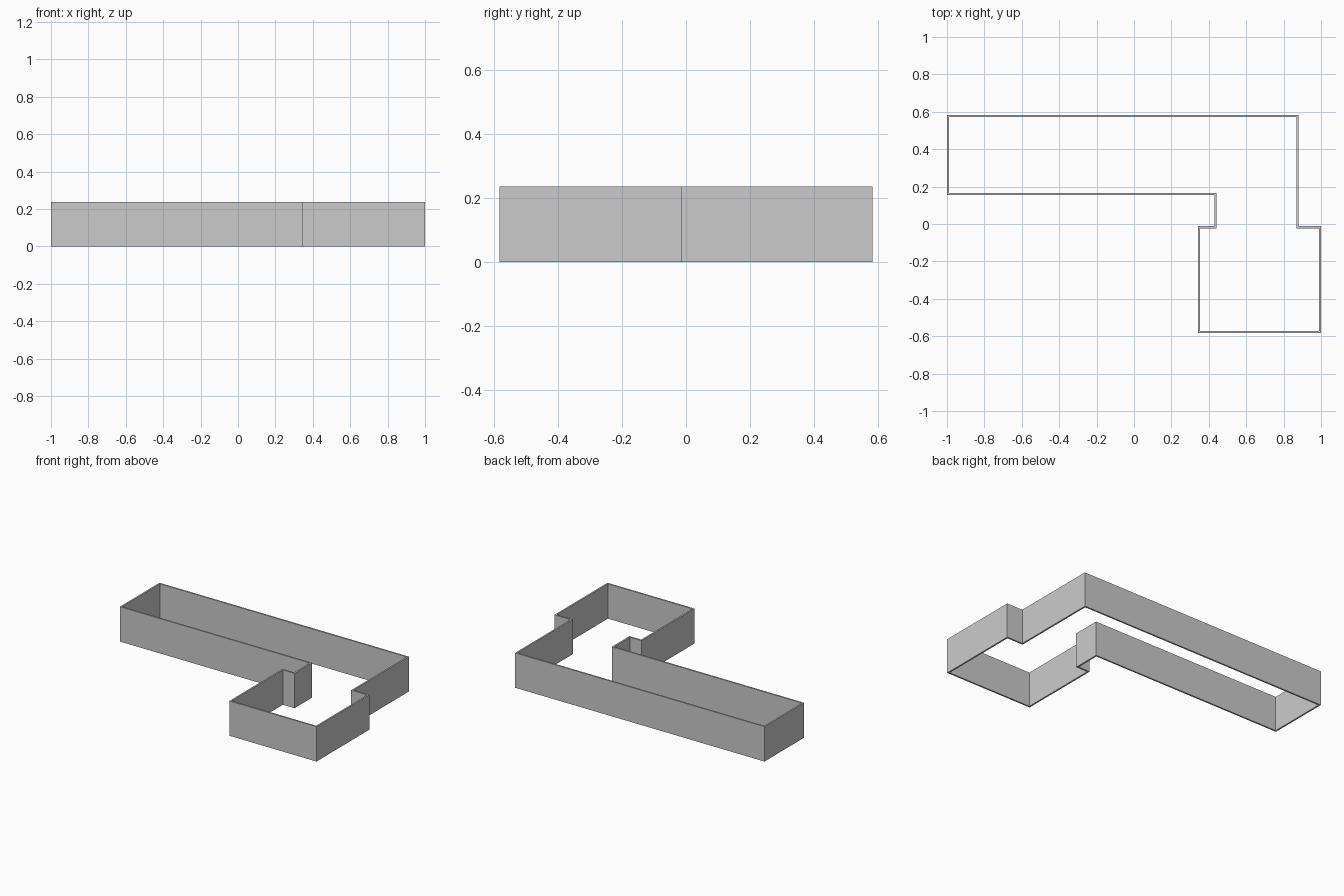
import bpy, bmesh
from mathutils import Vector

if "Cube" in bpy.data.objects:
    bpy.data.objects.remove(bpy.data.objects["Cube"])

HEIGHT = 0.237
THICK = 0.011

# Outer footprint of the rooms, counter-clockwise
outline = [Vector(p) for p in (
    (-1, 0.583), (-1, 0.156), (0.431, 0.156), (0.431, -0.012),
    (0.343, -0.012), (0.343, -0.583), (1, -0.583), (1, -0.012),
    (0.88, -0.012), (0.88, 0.583))]


def inset(points, d):
    """Mitred inward offset of a right-angled outline."""
    result = []
    for i, p in enumerate(points):
        a = (p - points[i - 1]).normalized()
        b = (points[(i + 1) % len(points)] - p).normalized()
        result.append(p + d * (Vector((-a.y, a.x)) + Vector((-b.y, b.x))))
    return result


# Continuous perimeter wall, open above and below
bm = bmesh.new()
rings = [[bm.verts.new((p.x, p.y, z)) for p in pts]
         for pts, z in ((outline, 0), (outline, HEIGHT),
                        (inset(outline, THICK), HEIGHT), (inset(outline, THICK), 0))]
n = len(outline)
for k in range(4):
    r, s = rings[k], rings[(k + 1) % 4]
    for i in range(n):
        j = (i + 1) % n
        bm.faces.new((r[i], r[j], s[j], s[i]))
bmesh.ops.recalc_face_normals(bm, faces=bm.faces)
mesh = bpy.data.meshes.new("perimeter_wall")
bm.to_mesh(mesh)
bm.free()
bpy.context.collection.objects.link(bpy.data.objects.new("perimeter_wall", mesh))
